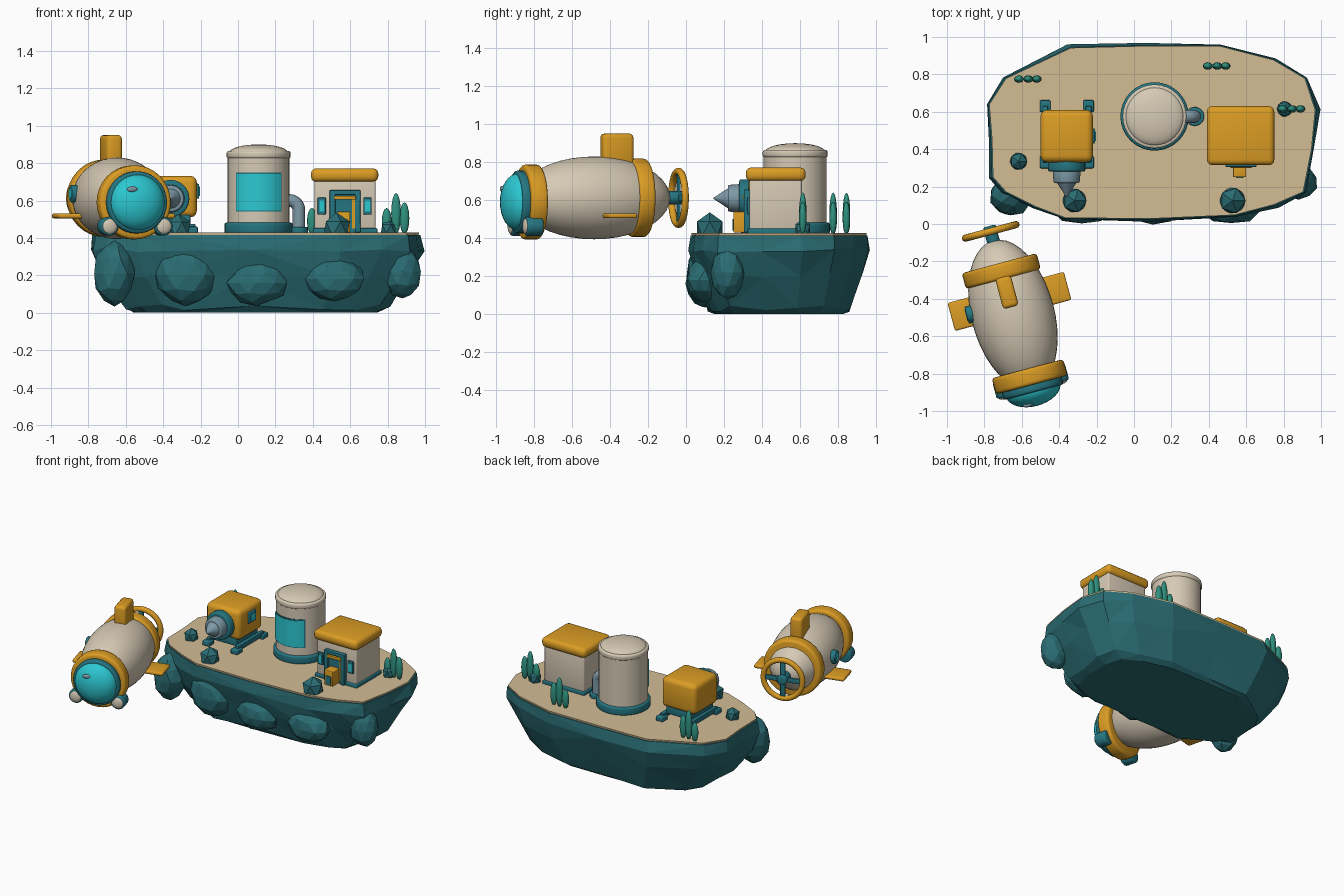
import bpy, bmesh, math, random
from mathutils import Matrix, Vector

if "Cube" in bpy.data.objects:
    bpy.data.objects.remove(bpy.data.objects["Cube"])

random.seed(4)
I = Matrix.Identity(4)


def material(name, hex_code):
    lin = [(int(hex_code[i:i + 2], 16) / 255) for i in (0, 2, 4)]
    lin = [c / 12.92 if c < 0.04 else ((c + 0.055) / 1.055) ** 2.4 for c in lin]
    m = bpy.data.materials.new(name)
    m.diffuse_color = (*lin, 1)
    m.use_nodes = True
    m.node_tree.nodes["Principled BSDF"].inputs["Base Color"].default_value = m.diffuse_color
    return m


ROCK = material("rock teal", "2a6d74")
SAND = material("sand", "d2bc94")
GOLD = material("golden yellow", "dc9d24")
CREAM = material("cream", "d6cab5")
TEAL = material("trim teal", "257682")
GLASS = material("cyan glass", "2cc8d2")
STEEL = material("steel", "7d99a6")
PLANT = material("seaweed green", "2f9280")


def finish(bm, name, mat, M=I, angle=35):
    bmesh.ops.recalc_face_normals(bm, faces=bm.faces)
    me = bpy.data.meshes.new(name)
    bm.to_mesh(me)
    bm.free()
    me.materials.append(mat)
    if angle:
        me.shade_smooth()
        me.set_sharp_from_angle(angle=math.radians(angle))
    ob = bpy.data.objects.new(name, me)
    ob.matrix_world = M
    bpy.context.collection.objects.link(ob)
    return ob


def box(name, lo, hi, mat, bevel=0.0, M=I):
    lo, hi = Vector(lo), Vector(hi)
    bm = bmesh.new()
    bmesh.ops.create_cube(bm, size=1)
    bmesh.ops.scale(bm, vec=hi - lo, verts=bm.verts)
    bmesh.ops.translate(bm, vec=(lo + hi) / 2, verts=bm.verts)
    if bevel:
        bmesh.ops.bevel(bm, geom=bm.edges[:], offset=bevel, segments=3, profile=0.5, affect='EDGES')
    return finish(bm, name, mat, M)


TURN = {'z': I, 'y': Matrix.Rotation(math.pi / 2, 4, 'X'), 'x': Matrix.Rotation(math.pi / 2, 4, 'Y')}


def cyl(name, c, r, depth, mat, axis='z', r2=None, bevel=0.0, M=I):
    # axis 'y' points the r2 end to the front, 'x' to the right
    bm = bmesh.new()
    bmesh.ops.create_cone(bm, cap_ends=True, segments=32, radius1=r, radius2=r if r2 is None else r2, depth=depth)
    if bevel:
        rims = [e for e in bm.edges if e.calc_face_angle(0) > 0.8]
        bmesh.ops.bevel(bm, geom=rims, offset=bevel, segments=3, profile=0.5, affect='EDGES')
    bm.transform(Matrix.Translation(c) @ TURN[axis])
    return finish(bm, name, mat, M)


def ball(name, c, radii, mat, M=I, seg=32):
    bm = bmesh.new()
    bmesh.ops.create_uvsphere(bm, u_segments=seg, v_segments=seg // 2, radius=1)
    bmesh.ops.scale(bm, vec=radii, verts=bm.verts)
    bmesh.ops.translate(bm, vec=c, verts=bm.verts)
    return finish(bm, name, mat, M)


def stone(name, c, radii, sub=1, jitter=0.0):
    bm = bmesh.new()
    bmesh.ops.create_icosphere(bm, subdivisions=sub, radius=1)
    for v in bm.verts:
        v.co *= 1 + random.uniform(-jitter, jitter)
    bmesh.ops.scale(bm, vec=radii, verts=bm.verts)
    bmesh.ops.translate(bm, vec=c, verts=bm.verts)
    return finish(bm, name, ROCK, angle=0)


def tube(name, path, r, mat, cyclic=False, M=I):
    cu = bpy.data.curves.new(name, 'CURVE')
    cu.dimensions, cu.bevel_depth, cu.bevel_resolution = '3D', r, 4
    sp = cu.splines.new('POLY')
    sp.points.add(len(path) - 1)
    for p, co in zip(sp.points, path):
        p.co = (*co, 1)
    sp.use_cyclic_u, sp.use_smooth = cyclic, True
    cu.materials.append(mat)
    ob = bpy.data.objects.new(name, cu)
    ob.matrix_world = M
    bpy.context.collection.objects.link(ob)


def loft(name, rings, mat):
    bm = bmesh.new()
    vs = [[bm.verts.new(p) for p in ring] for ring in rings]
    n = len(vs[0])
    for a, b in zip(vs, vs[1:]):
        for i in range(n):
            j = (i + 1) % n
            bm.faces.new((a[i], a[j], b[j], b[i]))
    bm.faces.new(vs[0])
    bm.faces.new(vs[-1])
    bmesh.ops.triangulate(bm, faces=[f for f in bm.faces if len(f.verts) == 4])
    return finish(bm, name, mat, angle=0)


# Island: faceted rock with a thin sand top
outline = [(-.76, .25), (-.69, .17), (-.53, .09), (-.37, .03), (.08, .025), (.54, .045), (.75, .10), (.91, .17),
           (.955, .40), (.975, .61), (.92, .78), (.75, .88), (.46, .955), (.06, .955), (-.34, .945), (-.69, .78),
           (-.78, .64), (-.765, .45)]
MID = Vector((.10, .49))


def ring(z, k, jitter=0.0):
    out = []
    for p in outline:
        q = MID + (Vector(p) - MID) * (k + random.uniform(-jitter, jitter))
        out.append((q.x, q.y, z + (random.uniform(-1, 1) * jitter if 0 < z < .4 else 0)))
    return out


loft("island_rock", [ring(0, .74, .01), ring(.03, .80, .02), ring(.2, .94, .02),
                     ring(.34, 1.02, .015), ring(.415, 1.0)], ROCK)
loft("sand_top", [ring(.405, .985), ring(.428, .993)], SAND)

# Boulders bulging out of the island's front and ends
for x, y, z, rx, ry, rz in [(-.66, .15, .21, .11, .11, .17), (-.28, .10, .20, .17, .10, .16),
                            (.10, .09, .16, .16, .09, .12), (.52, .10, .18, .16, .10, .12),
                            (.88, .22, .22, .10, .09, .14)]:
    stone("side_boulder", (x, y, z), (rx, ry, rz), 2, .06)

# Loose stones on the sand
for x, y, r in [(-.617, .335, .052), (-.318, .125, .072), (.527, .125, .078), (.805, .615, .046)]:
    stone("loose_stone", (x, y, .45), (r, r, r * 1.1))

# Seaweed clumps
for x, y in [(-.565, .775), (.445, .845), (.845, .615)]:
    for dx, h in [(-.05, .14), (0, .22), (.045, .17)]:
        ball("seaweed_leaf", (x + dx, y, .42 + h / 2), (.026, .02, h / 2), PLANT, seg=16)

# Storage tank
TX, TY = .11, .575
cyl("tank_base", (TX, TY, .452), .183, .06, TEAL, bevel=.012)
cyl("tank_body", (TX, TY, .65), .166, .36, CREAM)
cyl("tank_rim", (TX, TY, .845), .171, .04, CREAM, bevel=.012)
ball("tank_dome", (TX, TY, .855), (.158, .158, .045), CREAM)


def curved_panel(name, r, half, z0, z1, mat):
    bm = bmesh.new()
    n = 16
    cols = []
    for i in range(n + 1):
        a = -math.pi / 2 + half * (2 * i / n - 1)
        cols.append([bm.verts.new((TX + q * math.cos(a), TY + q * math.sin(a), z))
                     for q, z in [(r, z0), (r, z1), (.16, z1), (.16, z0)]])
    for a, b in zip(cols, cols[1:]):
        for k in range(4):
            bm.faces.new((a[k], b[k], b[(k + 1) % 4], a[(k + 1) % 4]))
    bm.faces.new(cols[0])
    bm.faces.new(cols[-1])
    finish(bm, name, mat)


curved_panel("tank_window_frame", .170, .80, .54, .75, TEAL)
curved_panel("tank_window", .174, .75, .548, .742, GLASS)

# Pipe elbow from tank to ground
bend = [(.275 + .05 * math.sin(t), TY, .55 + .05 * math.cos(t)) for t in [i * math.pi / 16 for i in range(9)]]
tube("tank_pipe", [(.25, TY, .60)] + bend + [(.325, TY, .43)], .034, STEEL)
cyl("pipe_flange", (.325, TY, .442), .05, .035, TEAL, bevel=.006)

# House
box("house_base", (.40, .325, .42), (.745, .62, .452), TEAL, .006)
box("house_walls", (.41, .335, .44), (.735, .61, .72), CREAM, .01)
box("house_roof", (.39, .315, .70), (.75, .63, .772), GOLD, .028)
for x0, x1 in [(.49, .52), (.625, .655)]:
    box("door_post", (x0, .305, .43), (x1, .34, .655), TEAL, .004)
box("door_lintel", (.49, .305, .63), (.655, .34, .655), TEAL, .004)
box("door_panel", (.51, .322, .44), (.635, .34, .635), TEAL)
box("door_canopy", (.515, .30, .605), (.63, .335, .625), GOLD, .004)
box("door_side_panel", (.61, .316, .45), (.628, .335, .61), GOLD)
box("door_step_box", (.53, .25, .43), (.60, .33, .54), GOLD, .005)
box("door_step_inset", (.545, .246, .44), (.585, .252, .50), TEAL)
for x in (.448, .692):
    box("window_frame", (x - .022, .322, .525), (x + .022, .34, .615), TEAL, .004)
    box("window_pane", (x - .013, .318, .54), (x + .013, .325, .60), GLASS)

# Drill machine
box("drill_body", (-.50, .33, .51), (-.22, .61, .732), GOLD, .035)
box("drill_chassis", (-.465, .34, .465), (-.255, .60, .53), TEAL, .008)
for x in (-.475, -.243):
    for y in (.33, .63):
        box("drill_foot", (x - .028, y - .032, .425), (x + .028, y + .032, .46), TEAL, .006)
    box("drill_skid", (x - .015, .33, .44), (x + .015, .63, .475), TEAL, .004)
cyl("drill_mount", (-.36, .31, .61), .10, .06, TEAL, 'y', bevel=.012)
cyl("drill_collar", (-.36, .255, .61), .075, .07, STEEL, 'y', .07, bevel=.008)
cyl("drill_cone", (-.36, .185, .61), .055, .08, STEEL, 'y', .003)
box("drill_window_frame", (-.23, .43, .61), (-.208, .51, .69), TEAL, .006)
box("drill_window", (-.215, .445, .625), (-.204, .495, .675), GLASS)

# Submarine, built nose toward -y and turned in place
S = Matrix.Translation((-.655, -.455, .612)) @ Matrix.Rotation(math.radians(15), 4, 'Z')
ball("sub_hull", (0, -.03, 0), (.222, .41, .218), CREAM, S, 40)
cyl("sub_rear_band", (0, .21, 0), .207, .088, GOLD, 'y', bevel=.018, M=S)
cyl("sub_front_band", (0, -.375, -.022), .198, .09, GOLD, 'y', bevel=.018, M=S)
cyl("sub_dome_frame", (0, -.435, -.022), .166, .05, TEAL, 'y', bevel=.014, M=S)
ball("sub_dome", (0, -.445, -.022), (.15, .09, .15), GLASS, S)
ball("dome_glint", (-.045, -.518, .048), (.03, .012, .015), STEEL, S, 16)
box("sub_top_fin", (-.043, .01, .15), (.043, .178, .338), GOLD, .02, S)
box("sub_side_fins", (-.322, -.035, -.107), (.322, .12, -.081), GOLD, .01, S)
cyl("porthole_frame", (-.215, .03, .025), .047, .05, TEAL, 'x', bevel=.006, M=S)
cyl("porthole_glass", (-.238, .03, .025), .032, .012, GLASS, 'x', M=S)
for s in (-1, 1):
    cyl("lamp_housing", (s * .15, -.40, -.15), .05, .09, TEAL, 'y', bevel=.012, M=S)
    ball("lamp_lens", (s * .15, -.443, -.15), (.04, .015, .04), CREAM, S)

# Propeller with guard ring
N = 40
tube("propeller_guard", [(.14 * math.cos(2 * math.pi * i / N), .43, .14 * math.sin(2 * math.pi * i / N))
                         for i in range(N)], .019, GOLD, True, S)
cyl("propeller_hub", (0, .41, 0), .035, .10, TEAL, 'y', bevel=.01, M=S)
box("propeller_blade_wide", (-.135, .422, -.018), (.135, .438, .018), TEAL, .004, S)
box("propeller_blade_tall", (-.018, .422, -.135), (.018, .438, .135), TEAL, .004, S)
